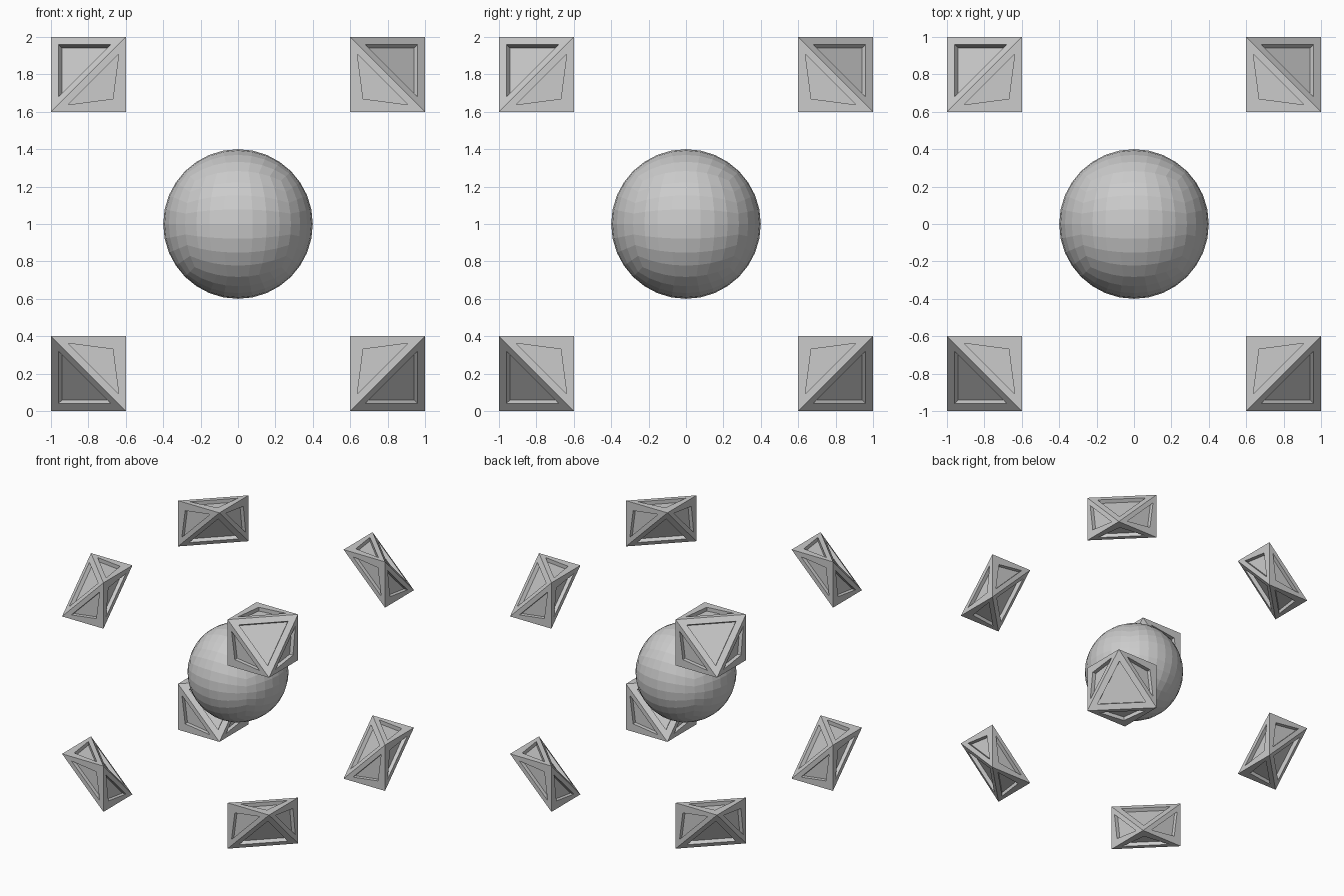
import bpy, bmesh
from math import tan, pi
from itertools import product
from mathutils import Vector

if "Cube" in bpy.data.objects:
    bpy.data.objects.remove(bpy.data.objects["Cube"])

CENTRE = Vector((0, 0, 1))
H = 0.2          # half size of a corner piece
RIM = 0.098      # rim offset at each face corner
DEPTH = 0.033    # recess depth


def finish(bm, name, location):
    mesh = bpy.data.meshes.new(name)
    bm.to_mesh(mesh)
    bm.free()
    obj = bpy.data.objects.new(name, mesh)
    obj.location = location
    bpy.context.collection.objects.link(obj)
    return obj


# Faceted ball: cube grid with evenly spaced angles, pushed out to a sphere
bm = bmesh.new()
bmesh.ops.create_cube(bm, size=2)
bmesh.ops.subdivide_edges(bm, edges=bm.edges[:], cuts=7, use_grid_fill=True)
for v in bm.verts:
    v.co = Vector([tan(c * pi / 4) for c in v.co]).normalized() * 0.4
finish(bm, "centre_ball", CENTRE)


# Corner piece: cube with its outer and inner corners cut off, every face recessed
def corner_piece(sign):
    bm = bmesh.new()
    for p in product((-1, 1), repeat=3):
        if p != sign and p != tuple(-s for s in sign):
            bm.verts.new(Vector(p) * H)
    bmesh.ops.convex_hull(bm, input=bm.verts[:])
    bmesh.ops.recalc_face_normals(bm, faces=bm.faces[:])
    panels = bm.faces[:]
    bmesh.ops.inset_individual(bm, faces=panels, thickness=RIM, use_even_offset=False)
    bmesh.ops.inset_individual(bm, faces=panels, thickness=0, depth=-DEPTH)
    name = "corner_" + "_".join((
        "left" if sign[0] < 0 else "right",
        "front" if sign[1] < 0 else "back",
        "bottom" if sign[2] < 0 else "top"))
    finish(bm, name, CENTRE + Vector(sign) * (1 - H))


for sign in product((-1, 1), repeat=3):
    corner_piece(sign)
